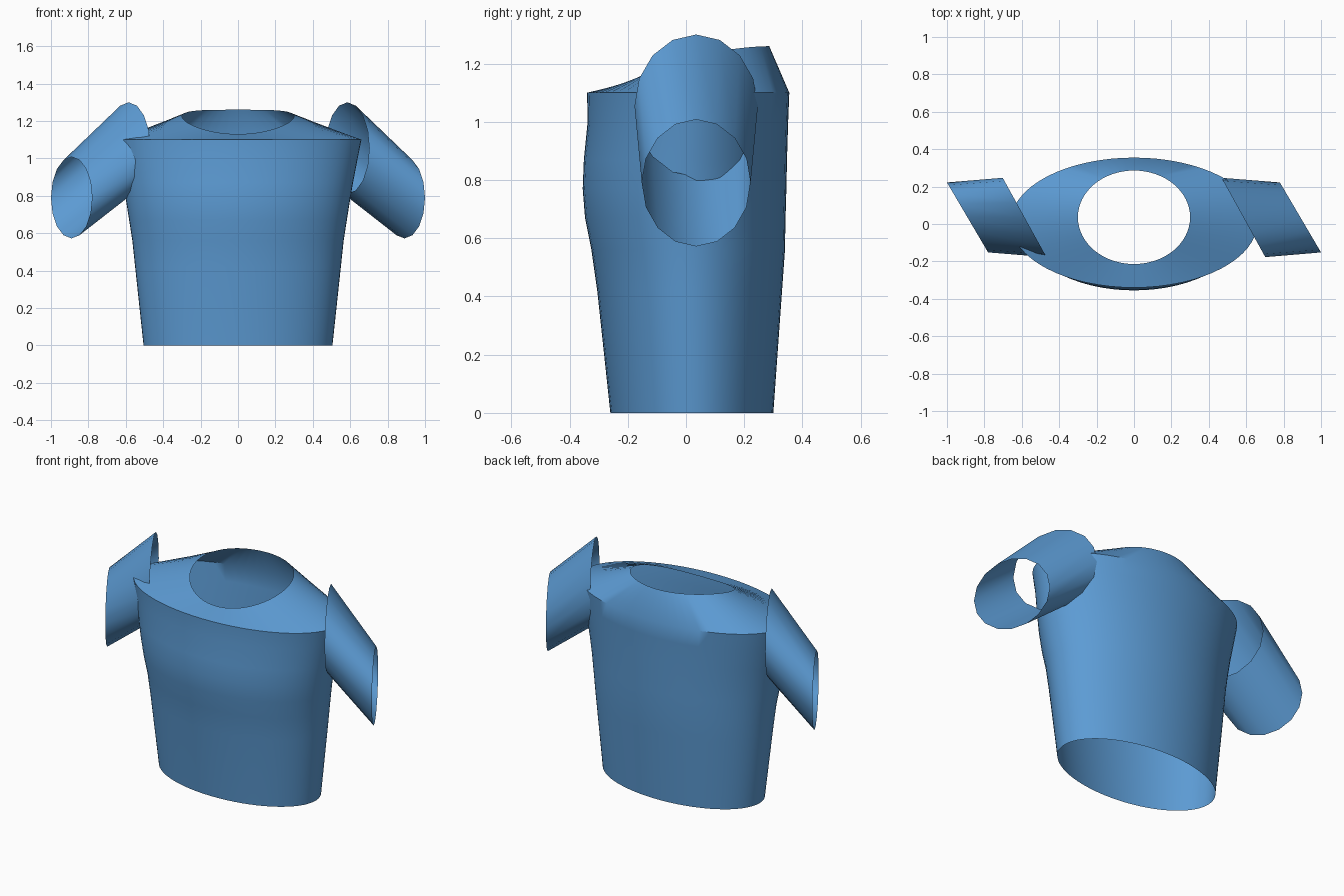
import bpy, bmesh
from math import sin, cos, pi, radians

cube = bpy.data.objects.get("Cube")
if cube:
    bpy.data.objects.remove(cube, do_unlink=True)

# One blue cloth colour
cloth = bpy.data.materials.new("blue_cloth")
cloth.use_nodes = True
blue = (0.108, 0.33, 0.66, 1)
cloth.diffuse_color = blue
cloth.node_tree.nodes["Principled BSDF"].inputs["Base Color"].default_value = blue


def loft(name, rings):
    """Skin a list of closed point rings into an open tube."""
    bm = bmesh.new()
    loops = [[bm.verts.new(p) for p in ring] for ring in rings]
    for low, high in zip(loops, loops[1:]):
        for i in range(len(low)):
            j = (i + 1) % len(low)
            bm.faces.new((low[i], low[j], high[j], high[i]))
    bmesh.ops.recalc_face_normals(bm, faces=bm.faces)
    mesh = bpy.data.meshes.new(name)
    bm.to_mesh(mesh)
    bm.free()
    mesh.materials.append(cloth)
    obj = bpy.data.objects.new(name, mesh)
    bpy.context.collection.objects.link(obj)
    bpy.ops.object.select_all(action='DESELECT')
    obj.select_set(True)
    bpy.context.view_layer.objects.active = obj
    bpy.ops.object.shade_smooth_by_angle(angle=radians(40))
    return obj


def angles(count):
    return [2 * pi * i / count for i in range(count)]


def body_ring(half_width, front, back, height):
    mid, depth = (front + back) / 2, (back - front) / 2
    return [(half_width * cos(a), mid + depth * sin(a), height) for a in angles(64)]


# Torso: hem to shoulder line, as half width, front y, back y, height
profile = [
    (0.505, -0.26, 0.30, 0.0),
    (0.55, -0.305, 0.33, 0.42),
    (0.565, -0.325, 0.34, 0.56),
    (0.582, -0.347, 0.342, 0.67),
    (0.598, -0.355, 0.345, 0.77),
    (0.615, -0.351, 0.347, 0.87),
    (0.64, -0.338, 0.351, 1.0),
    (0.66, -0.34, 0.355, 1.1),
]
rings = [body_ring(*row) for row in profile]

# Neckline: dips at the front, rises at the back
neck = [(0.3 * cos(a), 0.036 + 0.25 * sin(a),
         1.225 + 0.065 * sin(a) - 0.03 * sin(a) ** 2) for a in angles(64)]
rings.append(neck)
loft("shirt_body", rings)


# Sleeves: open tubes whose end rings are skewed the same way on both sides
def sleeve_ring(x, z, skew, depth, height):
    return [(x - skew * sin(a), 0.035 + depth * sin(a), z + height * cos(a))
            for a in angles(16)]


for name, side in (("left_sleeve", 1), ("right_sleeve", -1)):
    loft(name, [
        sleeve_ring(side * 0.585, 1.055, 0.117, 0.212, 0.245),
        sleeve_ring(side * 0.89, 0.79, 0.11, 0.187, 0.218),
    ])
